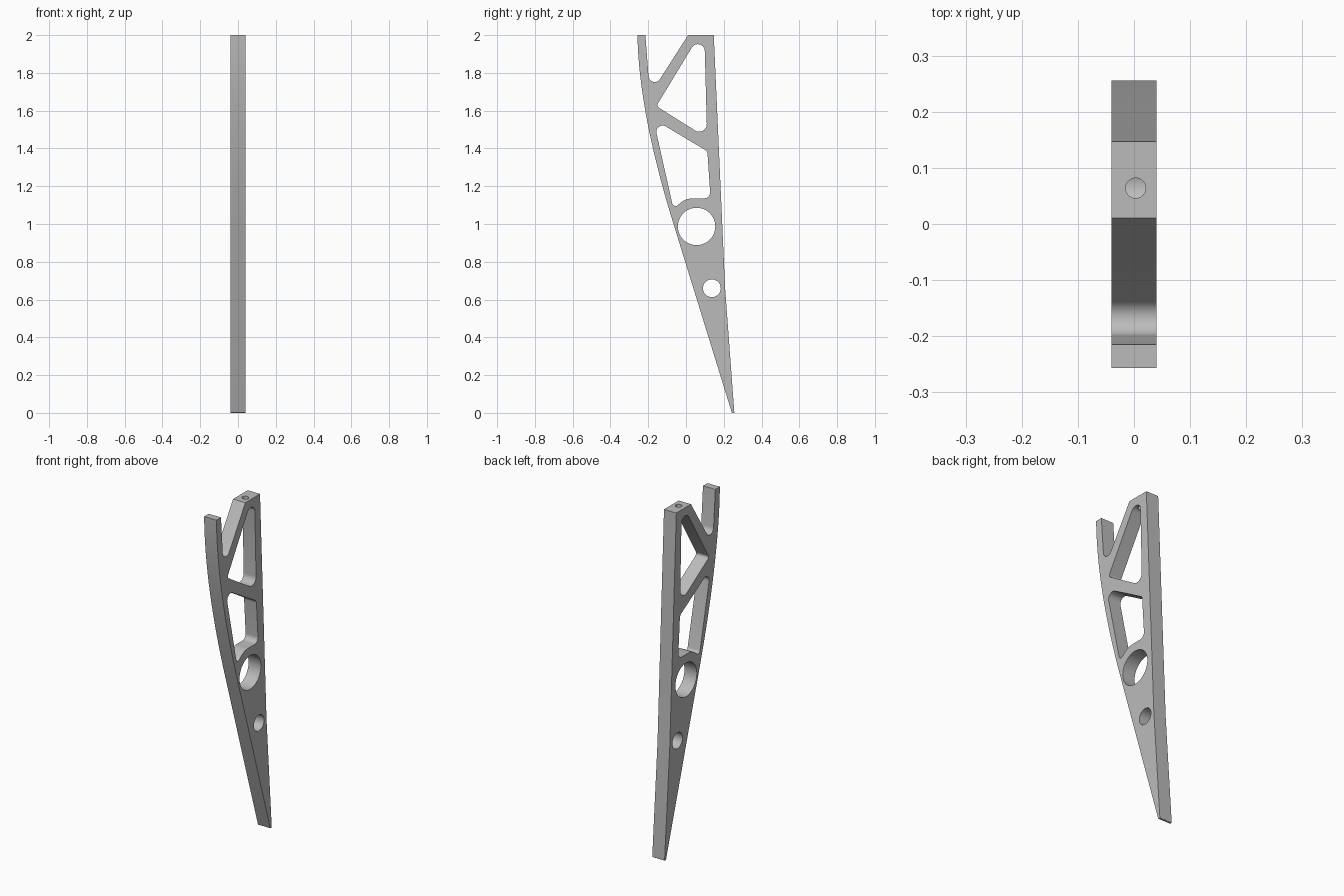
import bpy
import bmesh
from math import cos, sin, tau
from mathutils import Matrix, Vector

if "Cube" in bpy.data.objects:
    bpy.data.objects.remove(bpy.data.objects["Cube"], do_unlink=True)

HALF_WIDTH = 0.04


def rounded(corners, steps=10):
    """Polygon from (y, z, radius) corners, each rounded by an arc."""
    points = []
    for i, (y, z, r) in enumerate(corners):
        p = Vector((y, z))
        if r == 0:
            points.append(p)
            continue
        a = (Vector(corners[i - 1][:2]) - p).normalized()
        b = (Vector(corners[(i + 1) % len(corners)][:2]) - p).normalized()
        half = a.angle(b) / 2
        centre = p + (a + b).normalized() * (r / sin(half))
        reach = r * cos(half) / sin(half)
        start, end = p + a * reach - centre, p + b * reach - centre
        sweep = start.angle(end)
        for k in range(steps + 1):
            t = k / steps
            arc = start * sin((1 - t) * sweep) + end * sin(t * sweep)
            points.append(centre + arc / sin(sweep))
    return points


def circle(y, z, r, steps=48):
    return [Vector((y + r * cos(tau * k / steps), z + r * sin(tau * k / steps)))
            for k in range(steps)]


def bow(a, b, c, steps=20):
    """Quadratic curve used for the swept front edge."""
    for k in range(steps + 1):
        t = k / steps
        p = (1 - t) ** 2 * Vector(a) + 2 * t * (1 - t) * Vector(b) + t * t * Vector(c)
        yield (p.x, p.y, 0)


# Outer profile: swept front edge, pointed foot, back edge, notched top
outline = list(bow((-0.257, 2), (-0.25, 1.59), (-0.063, 0.99)))
outline += [(0.243, 0, 0.004), (0.256, 0, 0.004), (0.207, 0.66, 0),
            (0.147, 2, 0), (0.011, 2, 0), (-0.191, 1.684, 0.033), (-0.215, 2, 0)]

# Cut-outs: triangular window, lower window, large and small round holes
upper_window = [(0.096, 2.042, 0.037), (-0.157, 1.624, 0.016), (0.112, 1.455, 0.04)]
lower_window = [(-0.173, 1.556, 0.033), (-0.066, 1.078, 0.018), (-0.006, 1.136, 0.11),
                (0.13, 1.136, 0.03), (0.113, 1.385, 0.025)]
loops = [rounded(outline), rounded(upper_window), rounded(lower_window),
         circle(0.056, 0.987, 0.099), circle(0.137, 0.66, 0.047)]

# Fill the profile and give it thickness
curve = bpy.data.curves.new("plate_profile", "CURVE")
curve.dimensions = "2D"
curve.fill_mode = "BOTH"
curve.extrude = HALF_WIDTH
for loop in loops:
    spline = curve.splines.new("POLY")
    spline.points.add(len(loop) - 1)
    for point, p in zip(spline.points, loop):
        point.co = (p.x, p.y, 0, 1)
    spline.use_cyclic_u = True
profile = bpy.data.objects.new("plate_profile", curve)
bpy.context.collection.objects.link(profile)
bpy.context.view_layer.update()
mesh = bpy.data.meshes.new_from_object(
    profile.evaluated_get(bpy.context.evaluated_depsgraph_get()))
bpy.data.objects.remove(profile, do_unlink=True)

# Stand the plate up in the y-z plane
mesh.transform(Matrix(((0, 0, 1, 0), (1, 0, 0, 0), (0, 1, 0, 0), (0, 0, 0, 1))))
bm = bmesh.new()
bm.from_mesh(mesh)
bmesh.ops.remove_doubles(bm, verts=bm.verts, dist=0.00002)
bmesh.ops.recalc_face_normals(bm, faces=bm.faces)
bm.to_mesh(mesh)
bm.free()
plate = bpy.data.objects.new("bracket_plate", mesh)
bpy.context.collection.objects.link(plate)

# Bolt hole from the top face into the triangular window
bpy.ops.mesh.primitive_cylinder_add(vertices=32, radius=0.018, depth=0.2,
                                    location=(0.003, 0.064, 1.98))
cutter = bpy.context.object
cutter.name = "bolt_hole_cutter"
cutter.hide_render = True
bpy.ops.object.select_all(action="DESELECT")
plate.select_set(True)
bpy.context.view_layer.objects.active = plate
drill = plate.modifiers.new("bolt_hole", "BOOLEAN")
drill.operation = "DIFFERENCE"
drill.solver = "EXACT"
drill.object = cutter
bpy.ops.object.modifier_apply(modifier=drill.name)
bpy.data.objects.remove(cutter, do_unlink=True)

# Plain grey finish
grey = bpy.data.materials.new("plain_grey")
grey.use_nodes = True
colour = (0.5, 0.5, 0.5, 1)
grey.diffuse_color = colour
grey.node_tree.nodes["Principled BSDF"].inputs["Base Color"].default_value = colour
plate.data.materials.clear()
plate.data.materials.append(grey)
bpy.ops.object.shade_smooth_by_angle()
